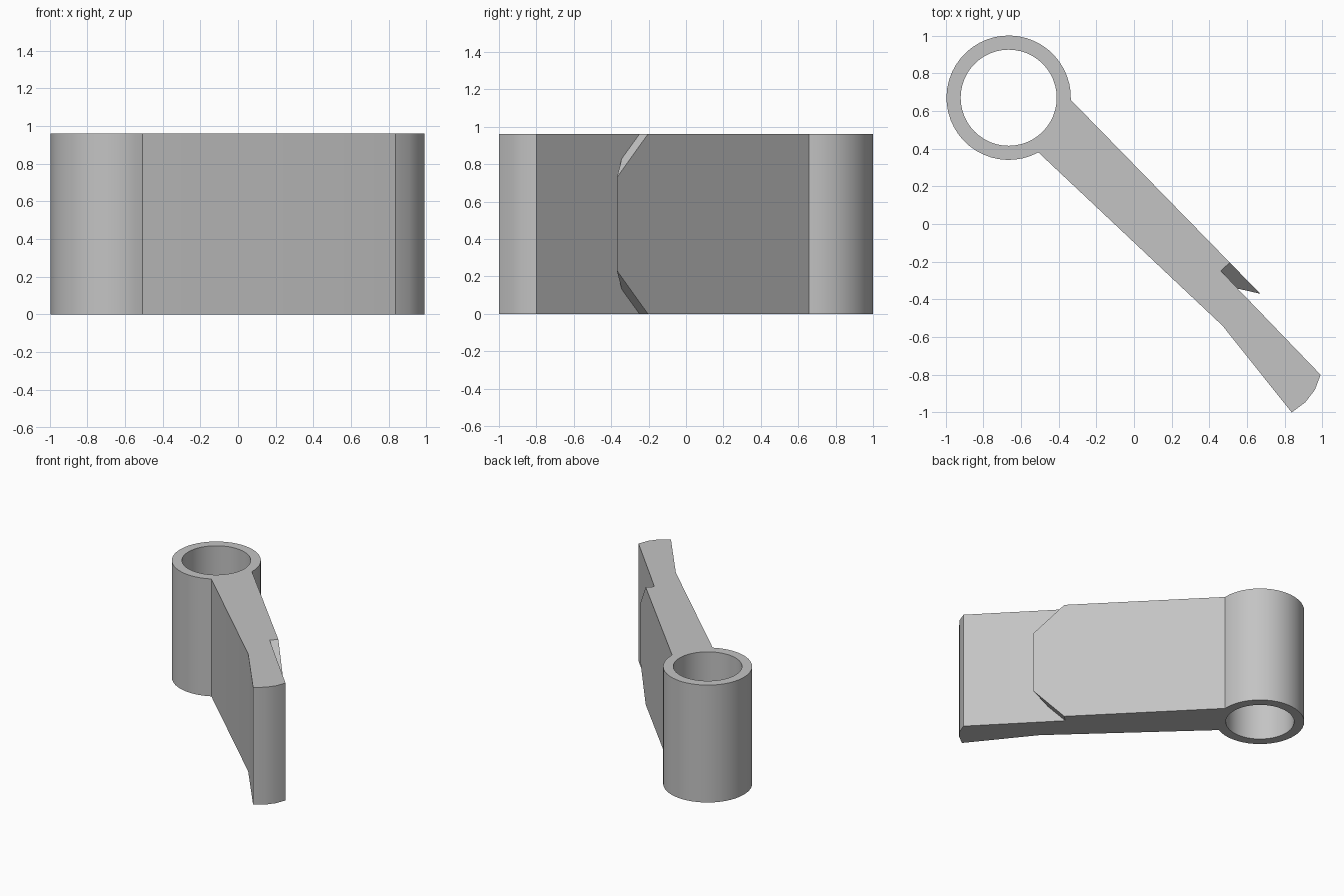
import bpy, bmesh
from math import cos, sin, radians
from mathutils import Vector

old = bpy.data.objects.get("Cube")
if old:
    bpy.data.objects.remove(old)

HEIGHT = 0.96
RING = Vector((-0.665, 0.67, 0))

grey = bpy.data.materials.new("plain_grey")
grey.use_nodes = True
grey.diffuse_color = (0.55, 0.55, 0.55, 1)
grey.node_tree.nodes["Principled BSDF"].inputs["Base Color"].default_value = grey.diffuse_color


def prism(name, points, depth):
    """Solid made by sweeping a closed outline along a vector."""
    bm = bmesh.new()
    face = bm.faces.new([bm.verts.new(p) for p in points])
    swept = bmesh.ops.extrude_face_region(bm, geom=[face])["geom"]
    moved = [v for v in swept if isinstance(v, bmesh.types.BMVert)]
    bmesh.ops.translate(bm, verts=moved, vec=depth)
    bmesh.ops.recalc_face_normals(bm, faces=bm.faces)
    mesh = bpy.data.meshes.new(name)
    bm.to_mesh(mesh)
    bm.free()
    mesh.materials.append(grey)
    obj = bpy.data.objects.new(name, mesh)
    bpy.context.collection.objects.link(obj)
    return obj


def arc(radius, start, end, steps, z=0):
    angles = [radians(start + (end - start) * i / steps) for i in range(steps + 1)]
    return [RING + Vector((radius * cos(a), radius * sin(a), z)) for a in angles]


def cut(target, cutter):
    cutter.hide_render = True
    bpy.context.view_layer.objects.active = target
    mod = target.modifiers.new("cut", "BOOLEAN")
    mod.operation, mod.solver, mod.object = "DIFFERENCE", "EXACT", cutter
    bpy.ops.object.modifier_apply(modifier=mod.name)
    bpy.data.objects.remove(cutter)


# Ring and arm in one outline: collar, kinked front side, rounded tip, undercut barb
arm_side = [(0.47, -0.54), (0.837, -1), (0.91, -0.945), (0.96, -0.88),
            (0.99, -0.8), (0.55, -0.343), (0.67, -0.37)]
outline = arc(0.33, -2, 298.5, 40) + [Vector((x, y, 0)) for x, y in arm_side]
link = prism("ring_and_arm", outline, Vector((0, 0, HEIGHT)))

# Bore through the ring
cut(link, prism("bore_cutter", arc(0.255, 0, 352.5, 47, -0.1), Vector((0, 0, 1.2))))

# Sloped corners of the barb, above and below
step = Vector((0.46, -0.25, 0))
along = (Vector((0.99, -0.8, 0)) - step).normalized()
outward = Vector((-along.y, along.x, 0))
for side in (1, -1):
    corner = [(-0.05, 0.05), (0.3, -0.3), (0.3, 0.05)]
    points = [step + outward * 0.001 + along * u
              + Vector((0, 0, HEIGHT / 2 + side * (HEIGHT / 2 + w))) for u, w in corner]
    cut(link, prism("corner_cutter", points, outward * 0.2))

# Smooth round walls, sharp edges kept
bpy.ops.object.select_all(action="DESELECT")
link.select_set(True)
bpy.context.view_layer.objects.active = link
bpy.ops.object.shade_smooth_by_angle(angle=radians(30))
